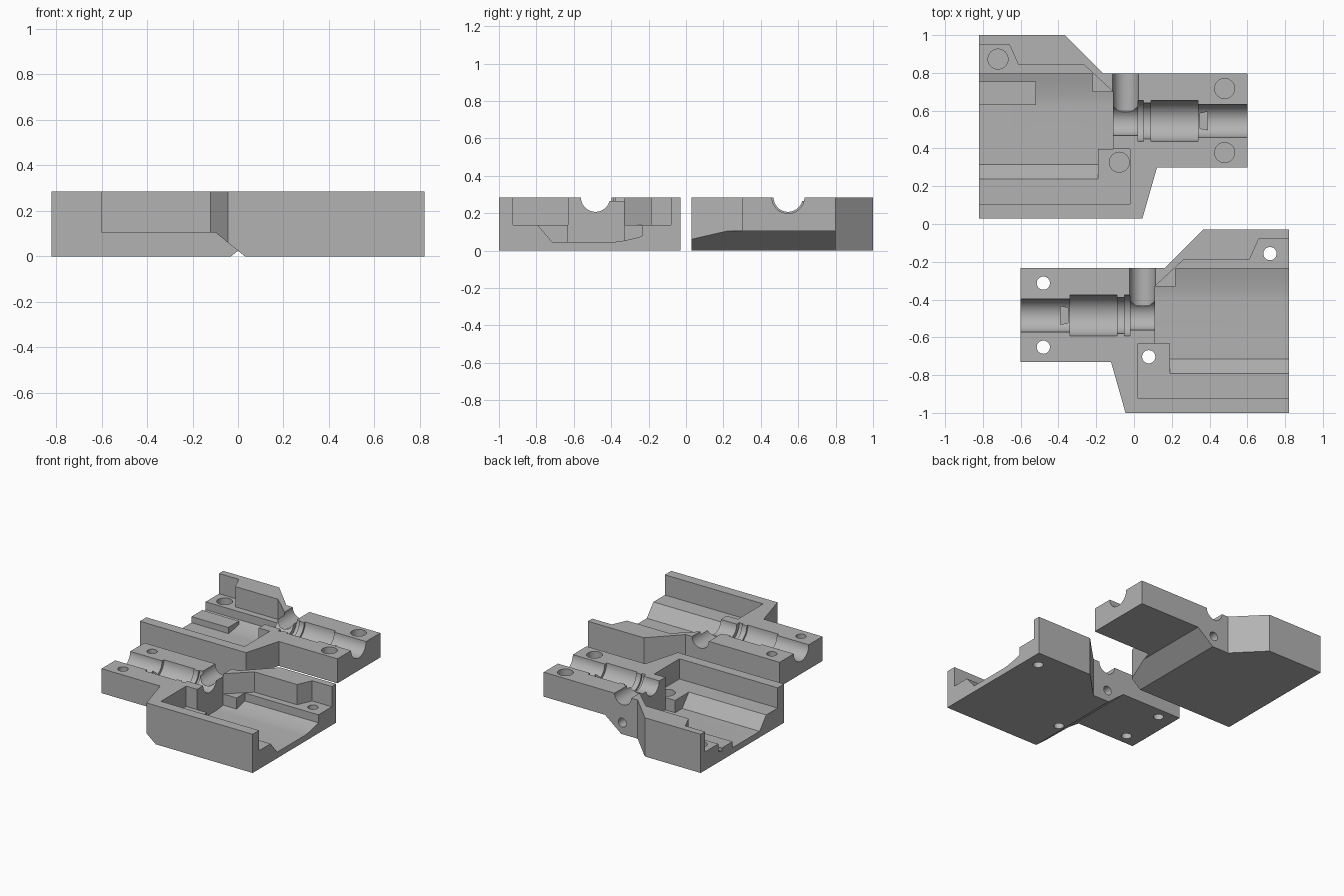
import bpy, bmesh, math
from mathutils import Matrix, Vector

if "Cube" in bpy.data.objects:
    bpy.data.objects.remove(bpy.data.objects["Cube"])

TOP, LEDGE, CY = 0.285, 0.136, -0.484   # split plane, ledge height, channel axis
grey = bpy.data.materials.new("plain grey")
grey.diffuse_color = (0.45, 0.45, 0.45, 1)
grey.use_nodes = True
grey.node_tree.nodes["Principled BSDF"].inputs["Base Color"].default_value = grey.diffuse_color


def make(name, bm):
    bmesh.ops.recalc_face_normals(bm, faces=bm.faces)
    me = bpy.data.meshes.new(name)
    bm.to_mesh(me)
    bm.free()
    ob = bpy.data.objects.new(name, me)
    bpy.context.collection.objects.link(ob)
    return ob


def prism(name, pts, lo, hi, axis="z"):
    """Extrude a 2D profile: xy along z, xz along y, yz along x."""
    place = {"z": lambda a, b, t: (a, b, t),
             "y": lambda a, b, t: (a, t, b),
             "x": lambda a, b, t: (t, a, b)}[axis]
    bm = bmesh.new()
    f = bm.faces.new([bm.verts.new(place(a, b, lo)) for a, b in pts])
    r = bmesh.ops.extrude_face_region(bm, geom=[f])
    vs = [v for v in r["geom"] if isinstance(v, bmesh.types.BMVert)]
    bmesh.ops.translate(bm, verts=vs, vec=Vector(place(0, 0, hi - lo)))
    return make(name, bm)


def box(name, x0, x1, y0, y1, z0, z1):
    return prism(name, [(x0, y0), (x1, y0), (x1, y1), (x0, y1)], z0, z1)


def lathe(name, prof, origin, axis, n=48):
    """Solid of revolution from (position, radius) pairs along an axis."""
    rot = Vector((0, 0, 1)).rotation_difference(Vector(axis)).to_matrix().to_4x4()
    m = Matrix.Translation(origin) @ rot
    bm = bmesh.new()
    rings = [[bm.verts.new(m @ Vector((r * math.cos(2 * math.pi * i / n),
                                       r * math.sin(2 * math.pi * i / n), t)))
              for i in range(n)] for t, r in prof]
    for a, b in zip(rings, rings[1:]):
        for i in range(n):
            bm.faces.new((a[i], a[(i + 1) % n], b[(i + 1) % n], b[i]))
    bm.faces.new(rings[0])
    bm.faces.new(rings[-1])
    return make(name, bm)


def combine(ob, tool, op="DIFFERENCE"):
    mod = ob.modifiers.new("cut", "BOOLEAN")
    mod.operation, mod.solver, mod.object = op, "EXACT", tool
    dg = bpy.context.evaluated_depsgraph_get()
    me = bpy.data.meshes.new_from_object(ob.evaluated_get(dg))
    ob.modifiers.clear()
    ob.data = me
    bpy.data.objects.remove(tool)


def build_half(name, hole_r, blind):
    # outer block
    half = prism(name, [(0.82, -0.03), (0.365, -0.03), (0.165, -0.232), (-0.6, -0.232),
                        (-0.6, -0.73), (-0.122, -0.73), (-0.045, -1), (0.82, -1)], 0, TOP)
    # raised underside of the nose with its chamfer
    combine(half, prism("under_cut", [(-0.7, -0.1), (0.154, -0.1), (-0.1, 0.105),
                                      (-0.7, 0.105)], -1.1, 0.1, "y"))
    # upper pocket down to the ledge
    combine(half, prism("pocket", [(0.9, -0.925), (0.02, -0.925), (0.02, -0.632),
                                   (0.11, -0.632), (0.11, -0.33), (0.265, -0.187),
                                   (0.612, -0.187), (0.66, -0.08), (0.9, -0.08)], LEDGE, 0.4))
    # deeper trough, open at the end, with a curved rise on one side
    rise = [(-0.40 + 0.165 * k / 6, 0.045 + 0.032 * (k / 6) ** 1.5) for k in range(7)]
    trough = prism("trough", [(-0.792, 0.2), (-0.792, LEDGE), (-0.715, 0.045)] + rise
                   + [(-0.235, 0.2)], 0.11, 0.9, "x")
    combine(trough, box("boss", 0, 0.19, -1, -0.632, -0.1, 0.4))
    combine(trough, box("corner_boss", 0, 0.22, -0.33, -0.1, -0.1, 0.4))
    combine(half, trough)
    # stepped main channel
    steps = [(-0.7, 0.087), (-0.34, 0.087), (-0.34, 0.108), (-0.09, 0.108), (-0.09, 0.095),
             (-0.05, 0.095), (-0.05, 0.108), (-0.02, 0.108), (-0.02, 0.078), (0.16, 0.078)]
    combine(half, lathe("main_channel", steps, (0, CY, TOP), (1, 0, 0)))
    combine(half, prism("key_slot", [(-0.388, CY - 0.048), (-0.35, CY - 0.04),
                                     (-0.35, CY + 0.04), (-0.388, CY + 0.048)], 0.185, 0.3))
    # side channel with a tapered tip, and the small port beneath it
    combine(half, lathe("side_channel", [(-0.1, 0.068), (0.2, 0.068), (0.26, 0.02)],
                        (0.045, -0.232, TOP), (0, -1, 0)))
    combine(half, lathe("side_port", [(-0.1, 0.033), (0.1, 0.033)],
                        (0.04, -0.232, 0.085), (0, -1, 0), 32))
    # fastener holes
    for x, y, top in ((0.72, -0.157, LEDGE), (-0.48, -0.313, TOP),
                      (-0.48, -0.652, TOP), (0.078, -0.703, LEDGE)):
        bottom = top - 0.1 if blind else -0.1
        combine(half, lathe("hole", [(bottom, hole_r), (top + 0.05, hole_r)],
                            (x, y, 0), (0, 0, 1), 32))
    return half


def finish(ob):
    me = ob.data
    me.materials.clear()
    me.materials.append(grey)
    for p in me.polygons:
        p.use_smooth = True
        p.material_index = 0
    me.set_sharp_from_angle(angle=math.radians(25))


front = build_half("front_half", 0.035, False)
finish(front)

# rear half is a mirrored copy with blind holes and a raised pad
rear = build_half("rear_half", 0.053, True)
combine(rear, box("pad", 0.52, 0.82, -0.40, -0.275, 0.02, 0.09), "UNION")
bm = bmesh.new()
bm.from_mesh(rear.data)
bm.transform(Matrix.Translation((0, 1.03, 0)) @ Matrix.Scale(-1, 4, (1, 0, 0)))
bmesh.ops.reverse_faces(bm, faces=bm.faces)
bm.to_mesh(rear.data)
bm.free()
finish(rear)
